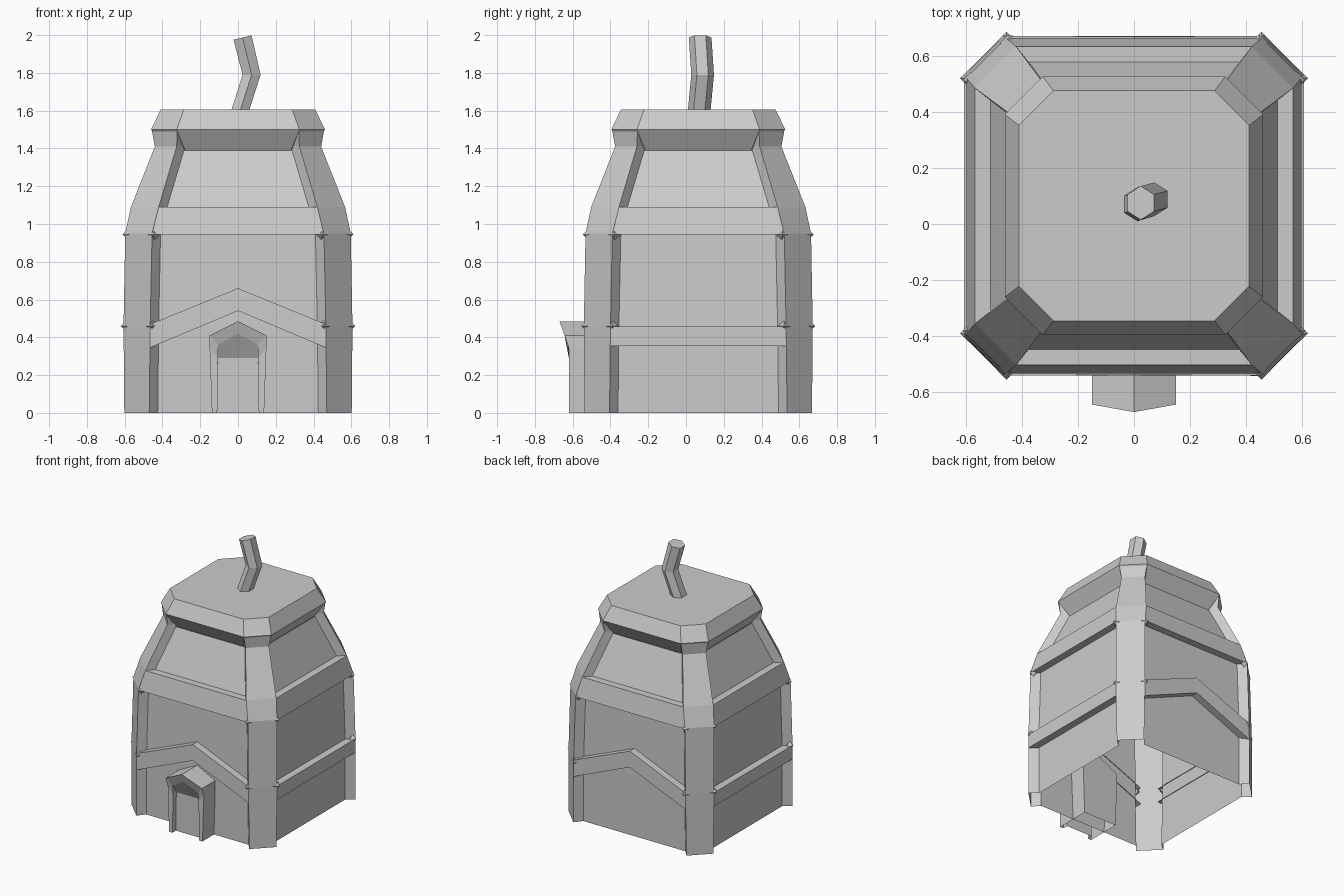
import bpy, math
from mathutils import Vector, Matrix

if "Cube" in bpy.data.objects:
    bpy.data.objects.remove(bpy.data.objects["Cube"])

CY = 0.065                       # centre of the body in y
DEPTH = 0.055                    # how far the panels sit behind the frame
# z, half width, half length of the straight side
PROFILE = [(0, .602, .47), (.46, .606, .465), (.95, .597, .455),
           (1.09, .567, .42), (1.41, .44, .325), (1.49, .455, .322)]


def at(z):
    for (z0, h0, c0), (z1, h1, c1) in zip(PROFILE, PROFILE[1:]):
        if z <= z1:
            t = (z - z0) / (z1 - z0)
            return h0 + t * (h1 - h0), c0 + t * (c1 - c0)
    return PROFILE[-1][1:]


def make(name, verts, faces, turn=None):
    if turn is not None:
        m = Matrix.Translation((0, CY, 0)) @ Matrix.Rotation(turn * math.pi / 2, 4, 'Z')
        verts = [m @ Vector(v) for v in verts]
    me = bpy.data.meshes.new(name)
    me.from_pydata(verts, [], faces)
    me.update()
    ob = bpy.data.objects.new(name, me)
    bpy.context.collection.objects.link(ob)
    return ob


def strips(rings, closed=False):
    n = len(rings[0])
    verts = [v for r in rings for v in r]
    faces = [(i * n + j, i * n + (j + 1) % n, (i + 1) * n + (j + 1) % n, (i + 1) * n + j)
             for i in range(len(rings) - 1) for j in range(n if closed else n - 1)]
    return verts, faces


def wall(turn):
    rings = []
    for z in (0, .46, .95, 1.09, 1.39):
        h, c = at(z)
        u, d = c - .045, h - DEPTH
        rings.append([(-u, -d, z), (u, -d, z)])
    make("wall_panel", *strips(rings), turn)


def post(turn):
    rings = []
    for z, h, c in PROFILE:
        u, d = c - .045, h - DEPTH
        rings.append([(u, -d, z), (c, -h, z), (h, -c, z), (d, -u, z)])
    make("corner_post", *strips(rings), turn)


def band(name, low, high, turn):
    # low and high: heights at the ends and at the middle
    def edge(zs, back):
        pts = []
        for s, z in ((-1, zs[0]), (0, zs[1]), (1, zs[0])):
            h, c = at(z)
            pts.append((s * c, -h + back, z))
        return pts
    rings = [edge(low, DEPTH + .005), edge(low, 0), edge(high, 0), edge(high, DEPTH + .005)]
    make(name, *strips(rings), turn)


def joints(turn):
    # little knots where the bands meet the posts
    for z in (.46, .945):
        h, c = at(z)
        for x, y in ((c - .01, -h + .018), (h - .018, -c + .01)):
            r = .032
            v = [(x + r, y, z), (x, y + r, z), (x - r, y, z), (x, y - r, z),
                 (x, y, z + r), (x, y, z - r)]
            f = [(i, (i + 1) % 4, 4) for i in range(4)] + [((i + 1) % 4, i, 5) for i in range(4)]
            make("band_joint", v, f, turn)


for k in range(4):
    wall(k)
    post(k)
    joints(k)
    band("upper_band", (.945, .945), (1.09, 1.09), k)
    if k % 2:
        band("lower_band", (.355, .355), (.458, .458), k)
    else:
        band("gable_band", (.345, .54), (.47, .66), k)

# eight sided roof cap
rings = []
for z, h, c in ((1.39, .39, .28), (1.5, .46, .325), (1.605, .41, .287)):
    rings.append([(x, y + CY, z) for x, y in ((-c, -h), (c, -h), (h, -c), (h, c),
                                              (c, h), (-c, h), (-h, c), (-h, -c))])
v, f = strips(rings, True)
make("roof_cap", v, f + [tuple(range(16, 24))])

# bent hexagonal chimney: centre, tilt about y
rings = []
for (x, y, z), tilt in (((.005, .068, 1.58), 0), ((.072, .088, 1.79), 0), ((.024, .075, 1.987), -.24)):
    ring = []
    for i in range(6):
        a = math.radians(60 * i + 30)
        dx, dy = .055 * math.cos(a), .06 * math.sin(a)
        ring.append((x + dx, y + dy, z - math.tan(tilt) * dx))
    rings.append(ring)
v, f = strips(rings, True)
make("chimney", v, f + [tuple(range(12, 18))])


# door porch with a gabled frame that leans forward at the top
def arch(half, y):
    pts = half + [(-x, z) for x, z in reversed(half[:-1])]
    return [(x, y(z), z) for x, z in pts]


def lean(z):
    return -.62 - .05 * max(0, z - .345) / .14


outer = [(.138, 0), (.15, .34), (.15, .41), (0, .485)]
inner = [(.11, 0), (.107, .29), (.105, .36), (0, .42)]
panel = [(.11, 0), (.107, .285), (.105, .29), (0, .29)]
rings = [arch(outer, lambda z: -.36), arch(outer, lean), arch(inner, lean),
         arch(panel, lambda z: -.58)]
v, f = strips(rings)
make("door_porch", v, f + [tuple(range(7)), tuple(range(21, 28))])
